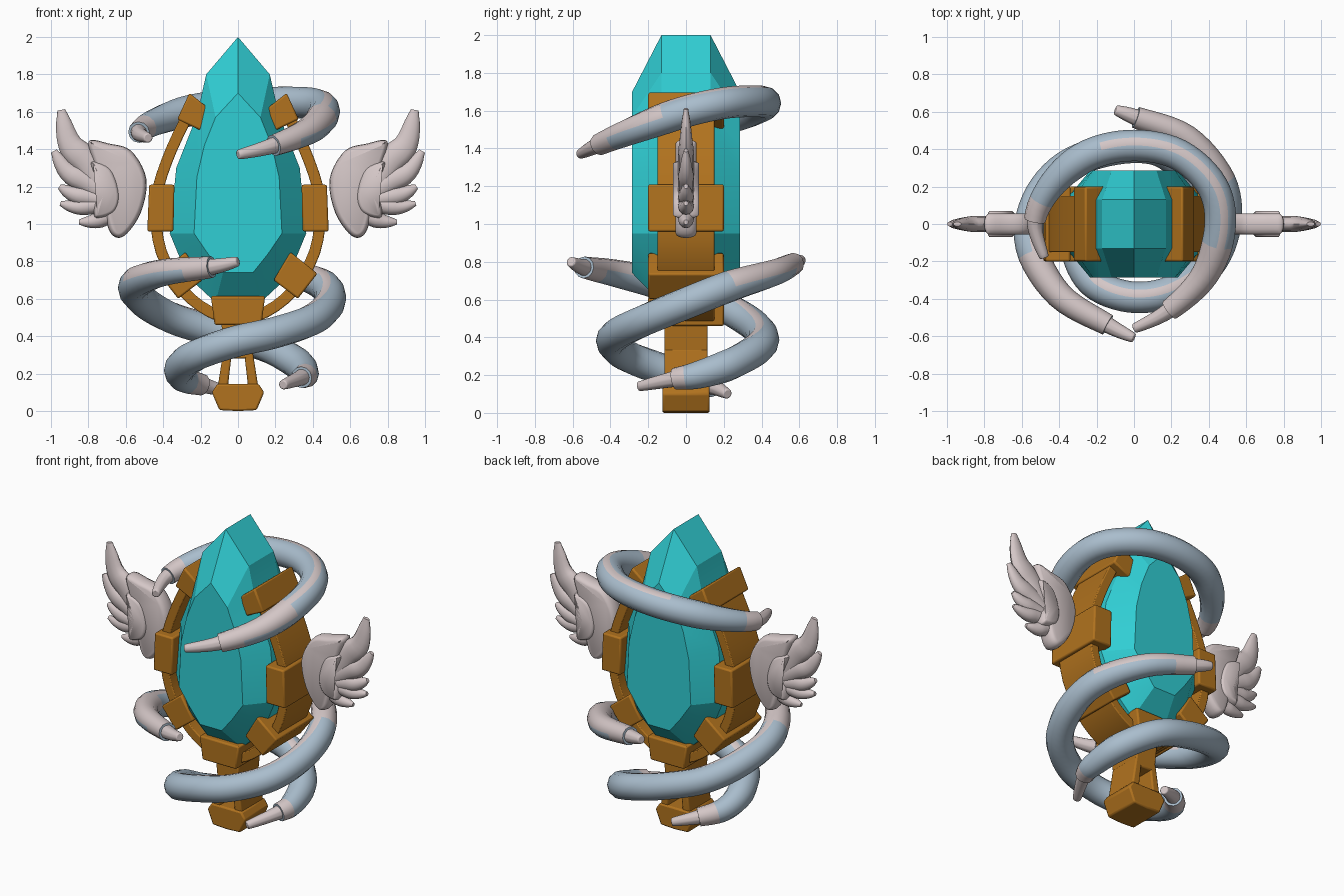
import bpy, bmesh, math
from mathutils import Vector

cube = bpy.data.objects.get("Cube")
if cube:
    bpy.data.objects.remove(cube, do_unlink=True)


def material(name, rgb, rough=0.6):
    m = bpy.data.materials.new(name)
    m.use_nodes = True
    m.diffuse_color = (*rgb, 1)
    node = m.node_tree.nodes["Principled BSDF"]
    node.inputs["Base Color"].default_value = (*rgb, 1)
    node.inputs["Roughness"].default_value = rough
    return m


TEAL = material("crystal teal", (0.03, 0.62, 0.66))
GOLD = material("dark gold", (0.44, 0.17, 0.013))
BLUE = material("grey blue", (0.40, 0.51, 0.61))
PINK = material("pale pink", (0.66, 0.57, 0.57))


def finish(name, bm, mats, angle, bevel=0):
    bmesh.ops.recalc_face_normals(bm, faces=bm.faces)
    mesh = bpy.data.meshes.new(name)
    bm.to_mesh(mesh)
    bm.free()
    for m in mats:
        mesh.materials.append(m)
    ob = bpy.data.objects.new(name, mesh)
    bpy.context.collection.objects.link(ob)
    bpy.ops.object.select_all(action='DESELECT')
    ob.select_set(True)
    bpy.context.view_layer.objects.active = ob
    bpy.ops.object.shade_smooth_by_angle(angle=math.radians(angle))
    if bevel:
        mod = ob.modifiers.new("soft edges", 'BEVEL')
        mod.width = bevel
        mod.segments = 2
    return ob


def skin(bm, rings):
    """Join matching rings of points, cap both ends, return side faces per ring."""
    loops = [[bm.verts.new(p) for p in ring] for ring in rings]
    n = len(loops[0])
    rows = []
    for a, b in zip(loops, loops[1:]):
        rows.append([bm.faces.new((a[k], a[(k + 1) % n], b[(k + 1) % n], b[k]))
                     for k in range(n)])
    bm.faces.new(loops[0])
    bm.faces.new(loops[-1])
    return rows


def spline(points, steps=6, closed=False):
    p = [Vector(q) for q in points]
    n = len(p)
    get = (lambda i: p[i % n]) if closed else (lambda i: p[max(0, min(n - 1, i))])
    out = []
    for i in range(n if closed else n - 1):
        a, b, c, d = (get(i + j) for j in (-1, 0, 1, 2))
        for s in range(steps):
            t = s / steps
            out.append(0.5 * (2 * b + (c - a) * t + (2 * a - 5 * b + 4 * c - d) * t ** 2
                              + (3 * b - a - 3 * c + d) * t ** 3))
    return out if closed else out + [p[-1]]


def sweep_rings(path, section, scale, ref):
    rings = []
    for i, p in enumerate(path):
        t = (path[min(i + 1, len(path) - 1)] - path[max(i - 1, 0)]).normalized()
        side = t.cross(Vector(ref)).normalized()
        up = side.cross(t)
        r = scale(i / (len(path) - 1))
        rings.append([p + side * a * r + up * b * r for a, b in section])
    return rings


def circle(n, flat=1.0):
    return [(math.cos(math.tau * k / n), flat * math.sin(math.tau * k / n)) for k in range(n)]


def prism(name, profile, depth, mat=GOLD, bevel=0.01):
    bm = bmesh.new()
    skin(bm, [[(x, y, z) for x, z in profile] for y in (-depth, depth)])
    return finish(name, bm, [mat], 30, bevel)


def mirrored(half):
    """Full outline from a right half that starts on the axis."""
    return half + [(-x, z) for x, z in reversed(half) if x > 0]


# Faceted crystal: broad middle outline, smaller front and back facets
outer = mirrored([(0, 2), (.17, 1.8), (.22, 1.58), (.33, 1.3), (.365, .95), (.27, .72), (.12, .58)])
inner = mirrored([(0, 1.7), (.12, 1.57), (.18, 1.42), (.22, 1.25), (.235, .95), (.16, .84), (.08, .74)])
bm = bmesh.new()
skin(bm, [[(x, y, z) for x, z in o]
          for o, y in ((inner, -.285), (outer, -.13), (outer, .13), (inner, .285))])
finish("crystal", bm, [TEAL], 22)

# Egg-shaped gold band, open at the top
half = [(.25, 1.62), (.355, 1.4), (.425, 1.2), (.44, 1.05), (.41, .85), (.3, .65), (.15, .53)]
band = half + [(0, .49)] + [(-x, z) for x, z in reversed(half)]
path = spline([(x, 0, z) for x, z in band], 3)
bm = bmesh.new()
skin(bm, sweep_rings(path, [(-.03, -.15), (.03, -.15), (.03, .15), (-.03, .15)],
                     lambda f: 1, (0, 1, 0)))
finish("frame_band", bm, [GOLD], 30, .006)

# Clamp blocks on the band, in pairs
clamps = {
    "upper_clamp": [(.26, 1.70), (.145, 1.61), (.2, 1.5), (.325, 1.56)],
    "middle_clamp": [(.34, 1.21), (.475, 1.21), (.485, .96), (.345, .96)],
    "lower_clamp": [(.28, .85), (.425, .735), (.32, .6), (.19, .70)],
}
for label, s in (("left", 1), ("right", -1)):
    for name, pts in clamps.items():
        prism(f"{label}_{name}", [(s * x, z) for x, z in pts], .2)
    # Splayed legs of the handle
    prism(f"{label}_handle_leg",
          [(s * x, z) for x, z in [(.03, .34), (.075, .34), (.11, .12), (.055, .12)]], .115)
prism("bottom_clamp", [(-.145, .615), (.145, .615), (.125, .46), (-.125, .46)], .2)
prism("handle_neck", [(-.09, .48), (.09, .48), (.07, .28), (-.07, .28)], .115)
prism("handle_base", mirrored([(0, .145), (.11, .145), (.14, .1), (.1, .005), (0, 0)]), .125)


# Coiled horns: a striped tube with a narrow tip sliding out of each end
def coil(name, points):
    full = spline(points, 6)
    tube = full[6:-6]
    bm = bmesh.new()
    rows = skin(bm, sweep_rings(
        tube, circle(12), lambda f: .058 + .026 * min(1, 5 * min(f, 1 - f)), (0, 0, 1)))
    for i, row in enumerate(rows):
        f = i / len(rows)
        for k, face in enumerate(row):
            end = f < .2 and k < 6 or f < .05 or f > .93
            face.material_index = int(end or (k == 2 and f < .7))
    finish(name, bm, [BLUE, PINK], 40)
    for label, part in (("first", full[7::-1]), ("second", full[-8:])):
        bm = bmesh.new()
        skin(bm, sweep_rings(part, circle(10), lambda f: .048 - .022 * f, (0, 0, 1)))
        finish(f"{name}_{label}_tip", bm, [PINK], 40, .006)


coil("upper_coil", [(0, -.56, 1.37), (.19, -.46, 1.42), (.38, -.27, 1.5), (.46, -.02, 1.59),
                    (.42, .2, 1.64), (.24, .37, 1.65), (0, .42, 1.64), (-.24, .37, 1.61),
                    (-.43, .22, 1.55), (-.53, .02, 1.49), (-.48, -.18, 1.46)])
coil("middle_coil", [(0, -.61, .8), (-.14, -.54, .77), (-.4, -.38, .74), (-.55, -.12, .68),
                     (-.52, .12, .6), (-.36, .31, .5), (-.1, .4, .42), (.14, .39, .35),
                     (.31, .24, .26), (.36, .06, .2), (.34, -.06, .18), (.24, -.25, .14)])
coil("lower_coil", [(-.1, .61, .81), (.01, .57, .79), (.28, .46, .74), (.46, .23, .67),
                    (.49, 0, .58), (.4, -.22, .49), (.2, -.36, .42), (-.02, -.39, .37),
                    (-.22, -.31, .3), (-.31, -.13, .23), (-.29, .02, .17),
                    (-.19, .14, .14), (-.05, .22, .1)])


# Wings: flattened feathers under a rounded body and a raised inner lobe
def pillow(name, outline, depth, edge):
    pts = spline([(x, 0, z) for x, z in outline], 5, True)
    n = len(pts)
    area = sum(pts[i - 1].x * pts[i].z - pts[i].x * pts[i - 1].z for i in range(n))
    rings = []
    for step in range(7):
        a = math.pi * (step / 6 - .5)
        ring = []
        for i, p in enumerate(pts):
            t = (pts[(i + 1) % n] - pts[i - 1]).normalized()
            inward = Vector((-t.z, 0, t.x)) * math.copysign(1, area)
            ring.append(p + inward * edge * (1 - math.cos(a)) + Vector((0, depth * math.sin(a), 0)))
        rings.append(ring)
    bm = bmesh.new()
    skin(bm, rings)
    return finish(name, bm, [PINK], 50)


feathers = [
    ([(.70, 1.16), (.80, 1.32), (.90, 1.43), (.945, 1.61)], .075),
    ([(.68, 1.14), (.80, 1.22), (.91, 1.28), (.985, 1.39)], .06),
    ([(.68, 1.12), (.78, 1.14), (.88, 1.16), (.955, 1.2)], .05),
    ([(.66, 1.10), (.76, 1.10), (.86, 1.09), (.95, 1.11)], .045),
    ([(.64, 1.06), (.70, 1.04), (.77, 1.015), (.85, 1.01)], .045),
]
body = [(.80, 1.44), (.69, 1.43), (.57, 1.39), (.49, 1.24), (.52, 1.06), (.61, .935),
        (.68, .95), (.72, 1.08), (.76, 1.28)]
lobe = [(.79, 1.33), (.68, 1.30), (.63, 1.16), (.66, 1.06), (.76, 1.03), (.77, 1.10), (.74, 1.18)]
for label, s in (("left", 1), ("right", -1)):
    for i, (pts, width) in enumerate(feathers):
        path = spline([(s * x, 0, z) for x, z in pts], 5)
        bm = bmesh.new()
        skin(bm, sweep_rings(path, circle(12, .042 / width),
                             lambda f: width * max(.08, min(1, 2.2 * (1 - f))) ** .5, (0, 1, 0)))
        finish(f"{label}_feather_{i + 1}", bm, [PINK], 50)
    pillow(f"{label}_wing_body", [(s * x, z) for x, z in body], .055, .025)
    pillow(f"{label}_wing_lobe", [(s * x, z) for x, z in lobe], .07, .022)
